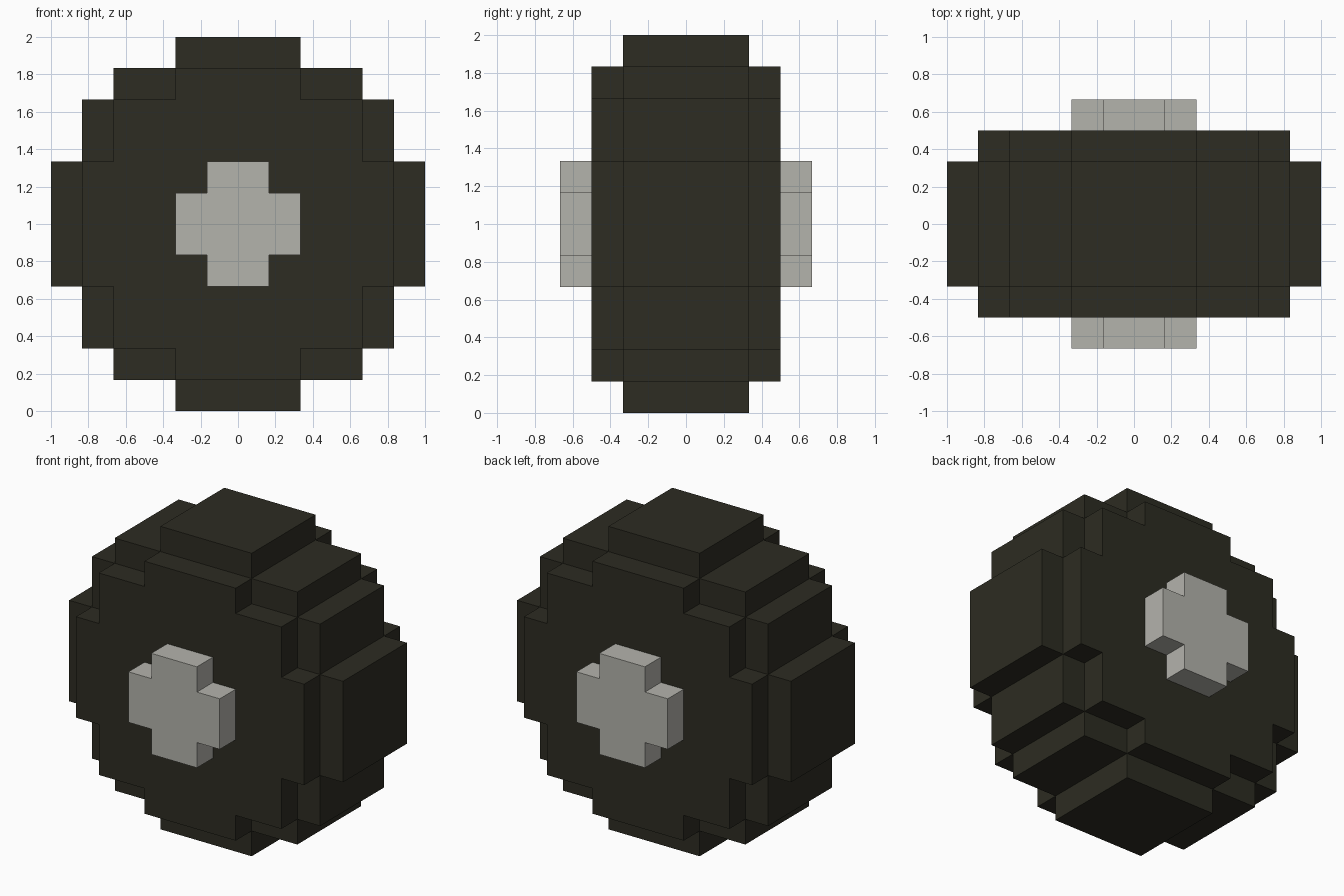
import bpy
import bmesh

cube = bpy.data.objects.get("Cube")
if cube:
    bpy.data.objects.remove(cube, do_unlink=True)

U = 1 / 6          # one block step
CENTRE = 1.0       # height of the wheel axle


def material(name, colour):
    mat = bpy.data.materials.new(name)
    mat.use_nodes = True
    mat.diffuse_color = (*colour, 1)
    mat.node_tree.nodes["Principled BSDF"].inputs["Base Color"].default_value = (*colour, 1)
    return mat


def mirrored(quarter):
    """Complete a stepped outline from its first quadrant."""
    back = quarter[::-1]
    return (quarter + [(-x, z) for x, z in back]
            + [(-x, -z) for x, z in quarter] + [(x, -z) for x, z in back])


def box(x0, x1, z0, z1):
    return [(x0, z0), (x1, z0), (x1, z1), (x0, z1)]


def prism(name, outlines, y0, y1, mat):
    """Extrude outlines in the xz plane from y0 to y1, all in block steps."""
    bm = bmesh.new()
    for outline in outlines:
        face = bm.faces.new([bm.verts.new((x * U, y0 * U, z * U + CENTRE)) for x, z in outline])
        moved = bmesh.ops.extrude_face_region(bm, geom=[face], use_keep_orig=True)
        verts = [v for v in moved["geom"] if isinstance(v, bmesh.types.BMVert)]
        bmesh.ops.translate(bm, verts=verts, vec=(0, (y1 - y0) * U, 0))
    bmesh.ops.recalc_face_normals(bm, faces=bm.faces[:])
    mesh = bpy.data.meshes.new(name)
    bm.to_mesh(mesh)
    bm.free()
    mesh.materials.append(mat)
    obj = bpy.data.objects.new(name, mesh)
    bpy.context.collection.objects.link(obj)
    return obj


rubber = material("dark rubber", (0.026, 0.025, 0.016))
metal = material("light grey metal", (0.456, 0.451, 0.413))

# Wide stepped tyre body
body = mirrored([(5, 2), (4, 2), (4, 4), (2, 4), (2, 5)])
prism("tyre_body", [body], -3, 3, rubber)

# Narrower tread blocks around the rim
prism("tread_top_and_bottom", [box(-2, 2, 5, 6), box(-2, 2, -6, -5)], -2, 2, rubber)
prism("tread_sides", [box(5, 6, -2, 2), box(-6, -5, -2, 2)], -2, 2, rubber)
corners = []
for sx in (-1, 1):
    for sz in (-1, 1):
        for block in (box(2, 4, 4, 5), box(4, 5, 2, 4)):
            corners.append([(x * sx, z * sz) for x, z in block])
prism("tread_corners", corners, -2, 2, rubber)

# Cross-shaped hub caps on both faces
cross = mirrored([(2, 1), (1, 1), (1, 2)])
prism("front_hub", [cross], -4, -3, metal)
prism("back_hub", [cross], 3, 4, metal)
